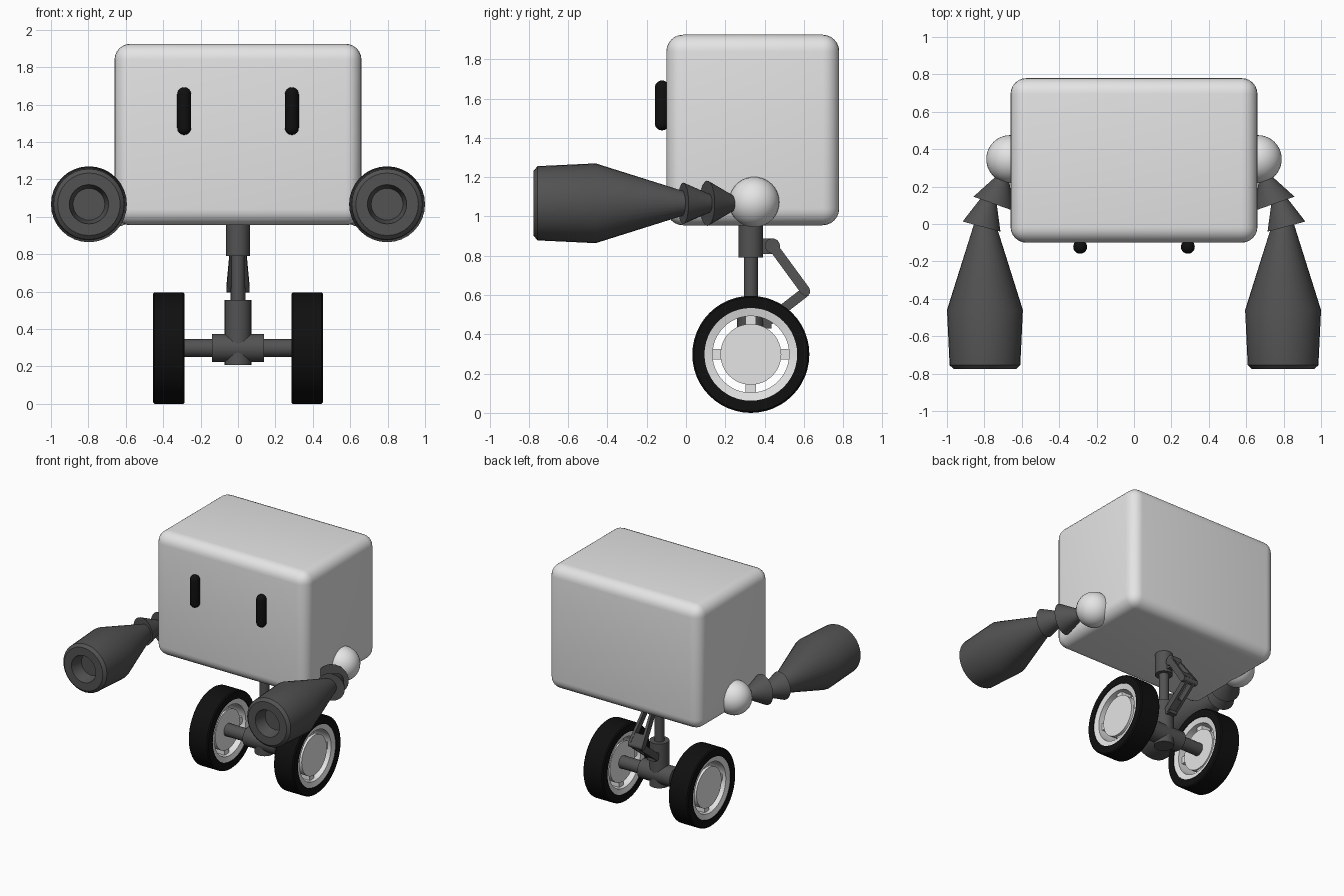
import bpy, bmesh, math
from mathutils import Vector

cube = bpy.data.objects.get("Cube")
if cube:
    bpy.data.objects.remove(cube, do_unlink=True)


def material(name, value):
    m = bpy.data.materials.new(name)
    m.use_nodes = True
    colour = (value, value, value, 1)
    m.diffuse_color = colour
    m.node_tree.nodes["Principled BSDF"].inputs["Base Color"].default_value = colour
    return m


SHELL = material("light grey shell", 0.78)
METAL = material("dark grey metal", 0.085)
BLACK = material("black rubber", 0.005)


def finish(name, bm, mat, smooth=True):
    bmesh.ops.recalc_face_normals(bm, faces=bm.faces)
    mesh = bpy.data.meshes.new(name)
    bm.to_mesh(mesh)
    bm.free()
    ob = bpy.data.objects.new(name, mesh)
    bpy.context.collection.objects.link(ob)
    mesh.materials.append(mat)
    if smooth:
        bpy.ops.object.select_all(action="DESELECT")
        ob.select_set(True)
        bpy.context.view_layer.objects.active = ob
        bpy.ops.object.shade_smooth_by_angle(angle=math.radians(35))
    return ob


def lathe(name, profile, origin, axis, mat, seg=32, closed=False):
    """Spin (radius, distance) points round an axis."""
    bm = bmesh.new()
    turn = Vector((0, 0, 1)).rotation_difference(Vector(axis).normalized())
    rings = []
    for r, t in profile:
        ring = []
        for i in range(seg):
            a = math.tau * i / seg
            ring.append(bm.verts.new(Vector(origin) + turn @ Vector((r * math.cos(a), r * math.sin(a), t))))
        rings.append(ring)
    pairs = list(zip(rings, rings[1:]))
    if closed:
        pairs.append((rings[-1], rings[0]))
    for a, b in pairs:
        for i in range(seg):
            j = (i + 1) % seg
            bm.faces.new((a[i], a[j], b[j], b[i]))
    bmesh.ops.remove_doubles(bm, verts=bm.verts, dist=0.0001)
    return finish(name, bm, mat)


def rod(name, start, end, r, mat, r2=None):
    d = Vector(end) - Vector(start)
    r2 = r if r2 is None else r2
    return lathe(name, [(0, 0), (r, 0), (r2, d.length), (0, d.length)], start, d, mat)


def box(name, centre, size, mat, bevel=0, segments=1):
    bm = bmesh.new()
    bmesh.ops.create_cube(bm, size=1)
    for v in bm.verts:
        v.co = Vector(centre) + v.co * Vector(size)
    if bevel:
        bmesh.ops.bevel(bm, geom=bm.edges[:], offset=bevel, segments=segments,
                        profile=0.5, affect="EDGES")
    return finish(name, bm, mat, bool(bevel))


def bar(name, start, end, width, thick, mat):
    """Flat bar; thick is along x, width lies across the bar."""
    a, b = Vector(start), Vector(end)
    d = b - a
    across = d.cross(Vector((1, 0, 0))).normalized() * width / 2
    side = Vector((thick / 2, 0, 0))
    bm = bmesh.new()
    loops = [[bm.verts.new(p + s * across + t * side)
              for s, t in ((1, 1), (-1, 1), (-1, -1), (1, -1))] for p in (a, b)]
    bm.faces.new(loops[0])
    bm.faces.new(loops[1])
    for i in range(4):
        j = (i + 1) % 4
        bm.faces.new((loops[0][i], loops[0][j], loops[1][j], loops[1][i]))
    return finish(name, bm, mat, False)


# Body
box("body", (0, 0.34, 1.44), (1.32, 0.88, 0.97), SHELL, 0.085, 6)

# Eyes, shoulders and arms
ARM_Z = 1.067
for side, s in (("right", -1), ("left", 1)):
    caps = [(0.037 * math.cos(k * math.pi / 12), 0.09 + 0.037 * math.sin(k * math.pi / 12))
            for k in range(7)]
    eye = [(r, -t) for r, t in reversed(caps)] + caps
    lathe(side + "_eye", eye, (s * 0.288, -0.122, 1.565), (0, 0, 1), BLACK, 24)

    ball = [(0.128 * math.sin(k * math.pi / 20), -0.128 * math.cos(k * math.pi / 20))
            for k in range(21)]
    lathe(side + "_shoulder", ball, (s * 0.662, 0.347, 1.073), (0, 0, 1), SHELL, 40)

    rod(side + "_upper_arm_cone", (s * 0.70, 0.25, ARM_Z), (s * 0.75, 0.108, ARM_Z), 0.033, METAL, 0.115)
    rod(side + "_elbow_cone", (s * 0.775, 0.135, ARM_Z), (s * 0.815, -0.014, ARM_Z), 0.04, METAL, 0.105)
    forearm = [(0, 0), (0.055, 0), (0.203, 0.47), (0.189, 0.765), (0.167, 0.785),
               (0.105, 0.785), (0.085, 0.69), (0, 0.69)]
    lathe(side + "_forearm", forearm, (s * 0.797, 0.01, ARM_Z), (0, -1, 0), METAL)

# Suspension strut and axle
MID = 0.33
HUB = 0.298
rod("upper_strut", (0, MID, 0.79), (0, MID, 0.98), 0.063, METAL)
rod("piston", (0, MID, 0.5), (0, MID, 0.82), 0.036, METAL)
rod("lower_strut", (0, MID, 0.208), (0, MID, 0.555), 0.071, METAL)
rod("axle_hub", (-0.14, MID, HUB), (0.14, MID, HUB), 0.075, METAL)
rod("axle", (-0.36, MID, HUB), (0.36, MID, HUB), 0.048, METAL)

# Folding link behind the strut
top, knee, low = (0.44, 0.85), (0.61, 0.618), (0.40, 0.455)
box("upper_bracket", (0, 0.41, 0.848), (0.04, 0.08, 0.08), METAL)
rod("upper_pin", (-0.04, *top), (0.04, *top), 0.038, METAL)
rod("knee_pin", (-0.062, *knee), (0.062, *knee), 0.022, METAL)
box("lower_bracket", (0, 0.40, 0.46), (0.07, 0.07, 0.06), METAL)
for side, s in (("right", -1), ("left", 1)):
    bar(side + "_upper_link", (s * 0.03, *top), (s * 0.052, *knee), 0.05, 0.02, METAL)
    bar(side + "_lower_link", (s * 0.03, *knee), (s * 0.03, *low), 0.05, 0.02, METAL)
bar("upper_link_web", (0, 0.56, 0.687), (0, *knee), 0.045, 0.1, METAL)
bar("lower_link_web", (0, 0.49, 0.525), (0, *low), 0.045, 0.06, METAL)

# Wheels
for side, s in (("right", -1), ("left", 1)):
    at, out = (s * 0.37, MID, HUB), (s, 0, 0)
    lathe(side + "_tyre", [(0.236, -0.085), (0.290, -0.085), (0.298, -0.077), (0.298, 0.077),
                           (0.290, 0.085), (0.236, 0.085)], at, out, BLACK, 48, True)
    lathe(side + "_rim", [(0.195, -0.07), (0.238, -0.08), (0.238, 0.08), (0.195, 0.07)],
          at, out, SHELL, 48, True)
    lathe(side + "_hub_disc", [(0, -0.05), (0.155, -0.05), (0.155, 0.06), (0, 0.06)],
          at, out, SHELL, 48)
    for k in range(4):
        a = k * math.pi / 2
        c, n = math.cos(a), math.sin(a)
        box(f"{side}_spoke_{k + 1}", (s * 0.37, MID + 0.17 * c, HUB + 0.17 * n),
            (0.08, 0.055 + 0.025 * abs(c), 0.055 + 0.025 * abs(n)), SHELL)
